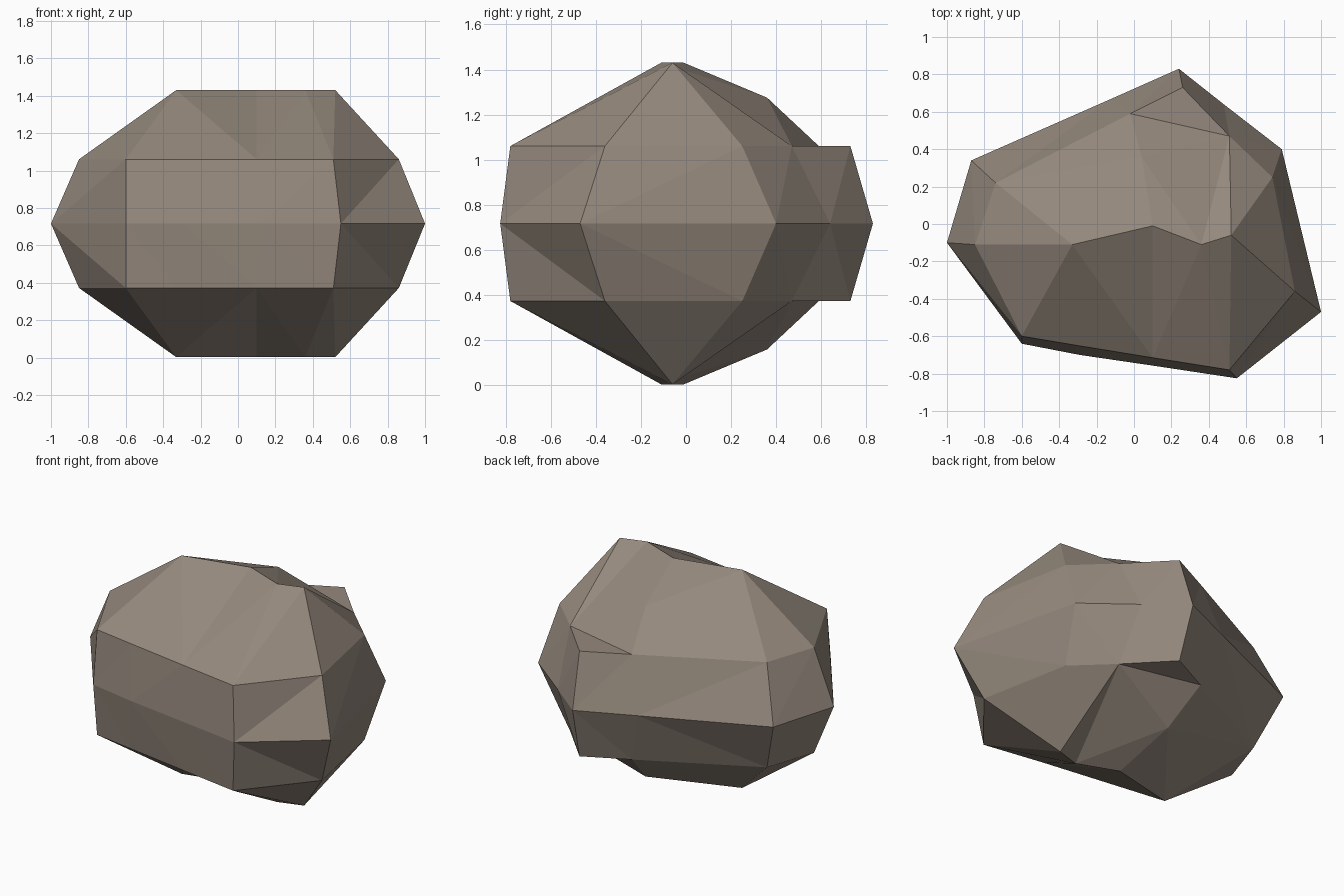
import bpy, bmesh

if "Cube" in bpy.data.objects:
    bpy.data.objects.remove(bpy.data.objects["Cube"])

MID, SHOULDER, TOP = 0.716, 1.06, 1.43   # height of each ring of the upper half

# matching outlines (x, y): waist and shoulder
waist = [(-1, -.10), (-.87, .34), (-.12, .67), (.24, .83), (.48, .64), (.79, .40),
         (1, -.47), (.55, -.825), (.12, -.76), (-.29, -.70), (-.60, -.64)]
shoulder = [(-.85, -.11), (-.74, .22), (-.02, .59), (.26, .73), (.51, .47), (.74, .25),
            (.86, -.36), (.51, -.78), (.10, -.715), (-.33, -.645), (-.60, -.60)]
# crooked ridge along the top, plus one bump behind it
ridge = [(-.33, -.11), (.10, -.01), (.36, -.11), (.52, -.06)]

bm = bmesh.new()
w = [bm.verts.new((x, y, MID)) for x, y in waist]
s = [bm.verts.new((x, y, SHOULDER)) for x, y in shoulder]
e, a, c, d = [bm.verts.new((x, y, TOP)) for x, y in ridge]
q = bm.verts.new((.04, .36, 1.275))

# band between waist and shoulder
n = len(w)
for i in range(n):
    j = (i + 1) % n
    bm.faces.new((w[i], w[j], s[i]))
    bm.faces.new((w[j], s[j], s[i]))

# chipped cap from the shoulder up to the ridge
cap = [(s[0], s[1], e), (s[1], q, e), (s[1], s[2], q), (e, q, a), (a, q, c),
       (c, q, s[4]), (c, s[4], d), (q, s[2], s[4]), (s[2], s[3], s[4]),
       (d, s[4], s[5]), (d, s[5], s[6]), (d, s[6], s[7]), (c, d, s[7]),
       (c, s[7], s[8]), (a, c, s[8]), (e, a, s[8]), (e, s[8], s[9]),
       (e, s[9], s[10]), (e, s[10], s[0])]
for f in cap:
    bm.faces.new(f)

# lower half is the upper half mirrored about the waist
half = bm.verts[:] + bm.edges[:] + bm.faces[:]
copy = bmesh.ops.duplicate(bm, geom=half)["geom"]
for v in copy:
    if isinstance(v, bmesh.types.BMVert):
        v.co.z = 2 * MID - v.co.z
bmesh.ops.remove_doubles(bm, verts=bm.verts[:], dist=0.001)
bmesh.ops.translate(bm, verts=bm.verts[:], vec=(0, 0, TOP - 2 * MID + 0.002))
bmesh.ops.recalc_face_normals(bm, faces=bm.faces[:])

mesh = bpy.data.meshes.new("rock")
bm.to_mesh(mesh)
bm.free()
rock = bpy.data.objects.new("rock", mesh)
bpy.context.collection.objects.link(rock)

stone = bpy.data.materials.new("brown grey stone")
stone.diffuse_color = (.30, .25, .205, 1)
stone.use_nodes = True
stone.node_tree.nodes["Principled BSDF"].inputs["Base Color"].default_value = stone.diffuse_color
mesh.materials.append(stone)
